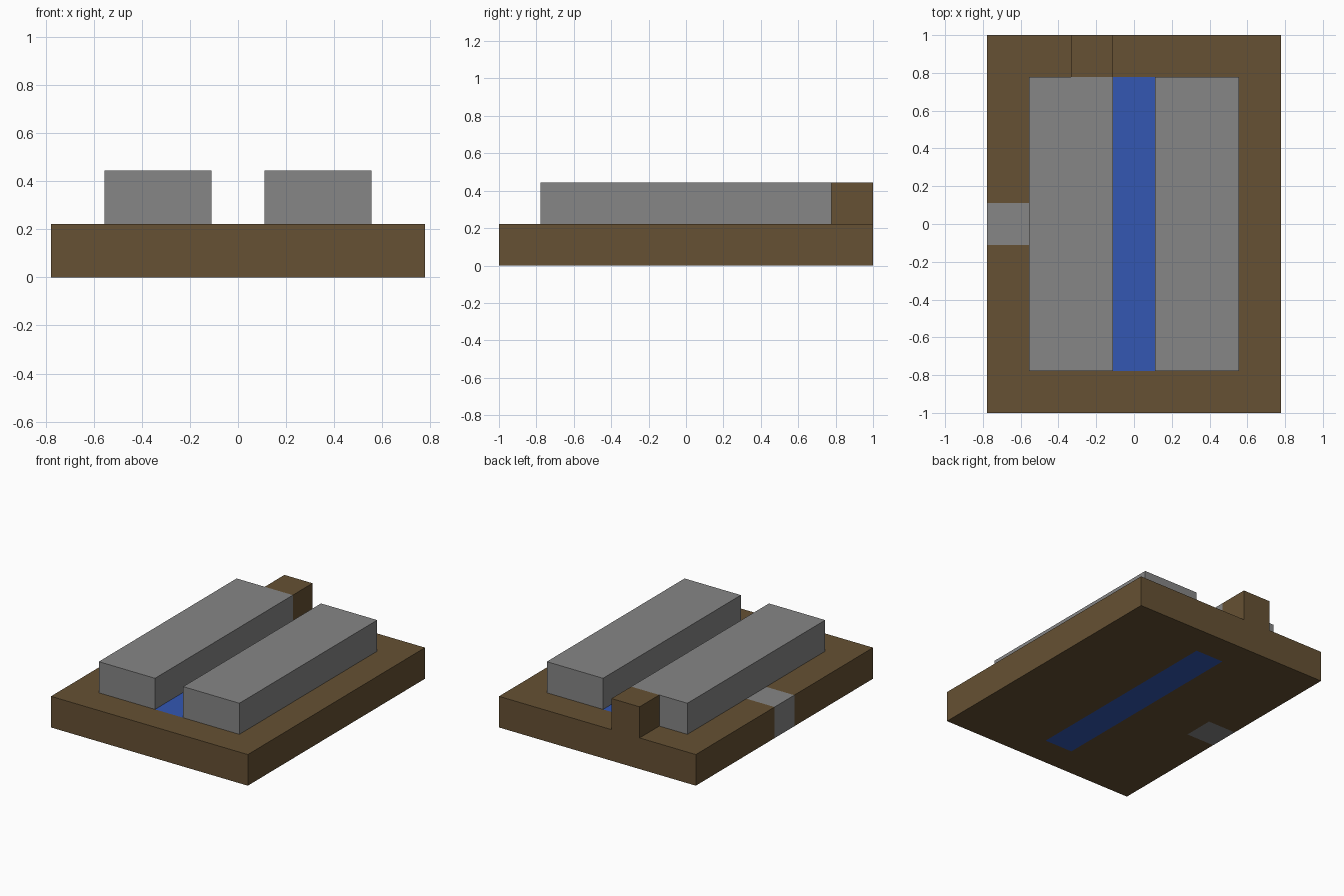
import bpy
import bmesh
from mathutils import Matrix, Vector

cube = bpy.data.objects.get("Cube")
if cube:
    bpy.data.objects.remove(cube, do_unlink=True)

U = 2 / 9  # size of one block


def material(name, rgb):
    mat = bpy.data.materials.new(name)
    mat.use_nodes = True
    mat.diffuse_color = (*rgb, 1)
    mat.node_tree.nodes["Principled BSDF"].inputs["Base Color"].default_value = (*rgb, 1)
    return mat


brown = material("earth brown", (0.132, 0.082, 0.033))
grey = material("stone grey", (0.238, 0.238, 0.238))
blue = material("water blue", (0.033, 0.095, 0.45))


def add_object(name, bm, mats):
    mesh = bpy.data.meshes.new(name)
    bm.to_mesh(mesh)
    bm.free()
    for mat in mats:
        mesh.materials.append(mat)
    obj = bpy.data.objects.new(name, mesh)
    bpy.context.collection.objects.link(obj)
    return obj


def box(name, centre, size, mat):
    """Box with centre and size given in blocks."""
    bm = bmesh.new()
    bmesh.ops.create_cube(bm, size=U, matrix=Matrix.Translation(Vector(centre) * U)
                          @ Matrix.Diagonal((*size, 1)))
    return add_object(name, bm, [mat])


# Ground slab, one face per block so the channel and the side stone are cut in
bm = bmesh.new()
bmesh.ops.create_grid(bm, x_segments=7, y_segments=9, size=U / 2,
                      matrix=Matrix.Diagonal((7, 9, 1, 1)))
extruded = bmesh.ops.extrude_face_region(bm, geom=bm.faces[:])["geom"]
bmesh.ops.translate(bm, vec=(0, 0, U),
                    verts=[g for g in extruded if isinstance(g, bmesh.types.BMVert)])
bmesh.ops.recalc_face_normals(bm, faces=bm.faces[:])
for face in bm.faces:
    x, y, _ = face.calc_center_median() / U
    if abs(x) < 0.4 and abs(y) < 3.4:
        face.material_index = 2      # water channel
    elif x < -2.6 and abs(y) < 0.4:
        face.material_index = 1      # stone set in the right edge
add_object("ground_slab", bm, [brown, grey, blue])

# Stone banks either side of the channel
for side, sign in (("left", 1), ("right", -1)):
    box(side + "_stone_bank", (sign * 1.5, 0, 1.5), (2, 7, 1), grey)

# Earth block at the back
box("back_earth_block", (-1, 4, 1.5), (1, 1, 1), brown)
